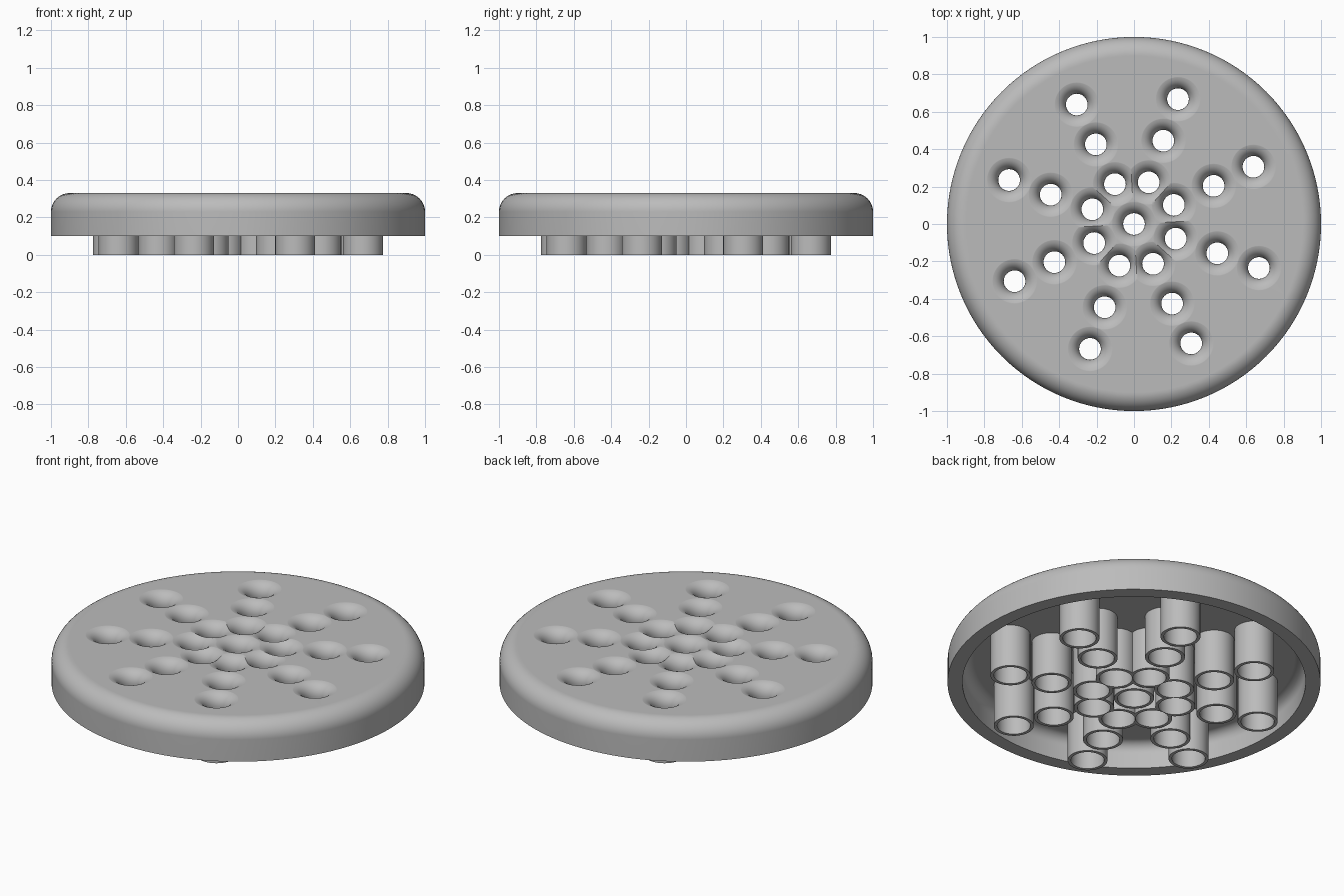
import bpy, bmesh, math
from mathutils import Matrix

if "Cube" in bpy.data.objects:
    bpy.data.objects.remove(bpy.data.objects["Cube"], do_unlink=True)

TOP, CEILING, RIM = 0.33, 0.25, 0.10
HOLE, BORE, TUBE, FLARE = 0.058, 0.089, 0.107, 0.072

grey = bpy.data.materials.new("light grey")
grey.use_nodes = True
grey.diffuse_color = (0.5, 0.5, 0.5, 1)
grey.node_tree.nodes["Principled BSDF"].inputs["Base Color"].default_value = (0.5, 0.5, 0.5, 1)


def arc(cx, cz, r, start, end, steps):
    angles = [math.radians(start + (end - start) * i / steps) for i in range(steps + 1)]
    return [(cx + r * math.cos(a), cz + r * math.sin(a)) for a in angles]


def lathe(name, profile, steps, x=0, y=0):
    """Closed solid from an (r, z) profile that starts and ends on the axis."""
    bm = bmesh.new()
    verts = [bm.verts.new((r, 0, z)) for r, z in profile]
    edges = [bm.edges.new(pair) for pair in zip(verts, verts[1:])]
    bmesh.ops.spin(bm, geom=verts + edges, cent=(0, 0, 0), axis=(0, 0, 1),
                   angle=math.tau, steps=steps)
    bmesh.ops.remove_doubles(bm, verts=bm.verts, dist=1e-5)
    bmesh.ops.recalc_face_normals(bm, faces=bm.faces)
    bm.transform(Matrix.Translation((x, y, 0)))
    mesh = bpy.data.meshes.new(name)
    bm.to_mesh(mesh)
    bm.free()
    mesh.materials.append(grey)
    obj = bpy.data.objects.new(name, mesh)
    bpy.context.scene.collection.objects.link(obj)
    return obj


# Hollow round cover with rounded shoulder
cover = lathe("perforated_cover",
              [(0, TOP)] + arc(0.9, TOP - 0.1, 0.1, 90, 0, 10)
              + [(1, RIM), (0.92, RIM)]
              + arc(0.86, CEILING - 0.06, 0.06, 0, 90, 6) + [(0, CEILING)], 128)

# Hole centres: one in the middle and eight spokes of three
centres = [(0, 0)]
for spoke in range(8):
    a = math.radians(25.6 + 45 * spoke)
    centres += [(d * math.cos(a), d * math.sin(a)) for d in (0.236, 0.472, 0.708)]

# Tubes below, then flared holes through them
flare = arc(HOLE + FLARE, TOP + 0.001 - FLARE, FLARE, 180, 90, 8)
tube_profile = [(0, 0), (TUBE, 0), (TUBE, 0.255), (0, 0.255)]
hole_profile = ([(0, -0.05), (BORE, -0.05), (BORE, 0.2), (HOLE, 0.2)] + flare
                + [(HOLE + FLARE, TOP + 0.05), (0, TOP + 0.05)])
helpers = []
for operation, profile in (("UNION", tube_profile), ("DIFFERENCE", hole_profile)):
    for x, y in centres:
        helper = lathe("cutter", profile, 40, x, y)
        helper.hide_render = True
        helpers.append(helper)
        mod = cover.modifiers.new(operation.lower(), "BOOLEAN")
        mod.operation = operation
        mod.solver = "MANIFOLD"
        mod.object = helper

# Apply the cuts and remove the helpers
graph = bpy.context.evaluated_depsgraph_get()
cover_mesh = bpy.data.meshes.new_from_object(cover.evaluated_get(graph))
cover.modifiers.clear()
cover.data = cover_mesh
for helper in helpers:
    bpy.data.objects.remove(helper, do_unlink=True)

# Clean flat areas and smooth the curved ones
bm = bmesh.new()
bm.from_mesh(cover_mesh)
bmesh.ops.remove_doubles(bm, verts=bm.verts, dist=1e-5)
bmesh.ops.dissolve_limit(bm, angle_limit=math.radians(0.3), verts=bm.verts, edges=bm.edges)
bm.to_mesh(cover_mesh)
bm.free()
for obj in bpy.context.selected_objects:
    obj.select_set(False)
cover.select_set(True)
bpy.context.view_layer.objects.active = cover
bpy.ops.object.shade_smooth_by_angle(angle=math.radians(30))
weighted = cover.modifiers.new("flat_top_normals", "WEIGHTED_NORMAL")
weighted.keep_sharp = True
